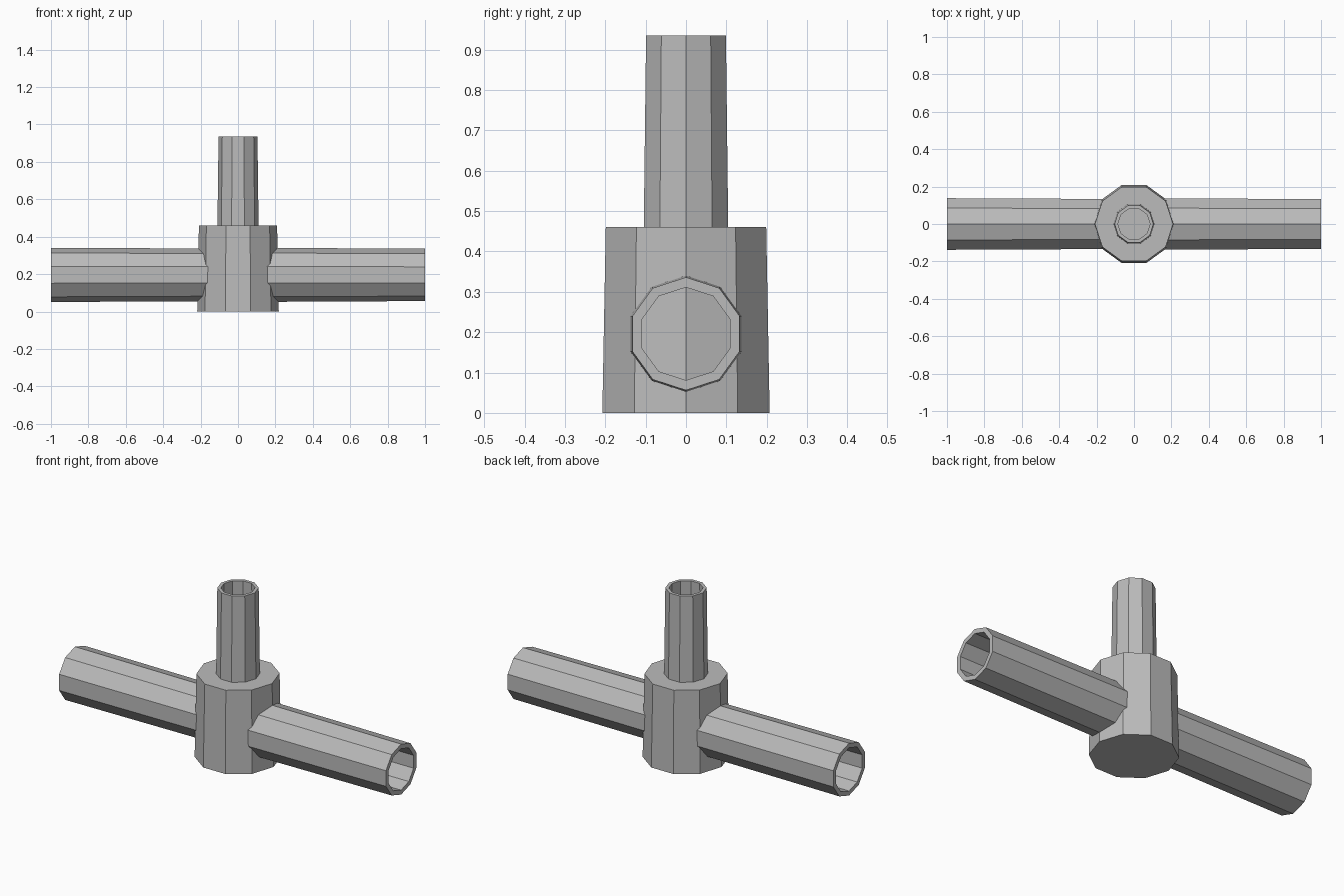
import bpy, bmesh
from math import pi, cos, sin
from mathutils import Matrix

cube = bpy.data.objects.get("Cube")
if cube:
    bpy.data.objects.remove(cube, do_unlink=True)

SIDES = 10

# Single flat grey
grey = bpy.data.materials.new("plain grey")
grey.use_nodes = True
color = (0.5, 0.5, 0.5, 1)
grey.diffuse_color = color
grey.node_tree.nodes["Principled BSDF"].inputs["Base Color"].default_value = color


def loft(name, profile, matrix, closed):
    """Revolve (radius, height) points into a faceted solid; closed makes a pipe."""
    bm = bmesh.new()
    rings = []
    for r, h in profile:
        angles = [2 * pi * i / SIDES for i in range(SIDES)]
        rings.append([bm.verts.new((r * cos(a), r * sin(a), h)) for a in angles])
    pairs = list(zip(rings, rings[1:]))
    if closed:
        pairs.append((rings[-1], rings[0]))
    else:
        bm.faces.new(rings[0][::-1])
        bm.faces.new(rings[-1])
    for low, high in pairs:
        for i in range(SIDES):
            j = (i + 1) % SIDES
            bm.faces.new((low[i], low[j], high[j], high[i]))
    bmesh.ops.recalc_face_normals(bm, faces=bm.faces)
    mesh = bpy.data.meshes.new(name)
    bm.to_mesh(mesh)
    bm.free()
    mesh.materials.append(grey)
    obj = bpy.data.objects.new(name, mesh)
    obj.matrix_world = matrix
    bpy.context.collection.objects.link(obj)
    return obj


def pipe(name, r_start, r_end, length, wall, matrix):
    profile = [(r_start, 0), (r_end, length), (r_end - wall, length), (r_start - wall, 0)]
    return loft(name, profile, matrix, True)


# Solid central hub, slightly tapered
loft("hub", [(0.218, 0), (0.209, 0.46)], Matrix(), False)

# Upright open pipe on top of the hub
pipe("upright_pipe", 0.11, 0.104, 0.475, 0.018, Matrix.Translation((0, 0, 0.46)))

# Side pipes, both tapering towards +x
for name, x in (("left_pipe", 0), ("right_pipe", -1)):
    turn = Matrix.Translation((x, 0, 0.196)) @ Matrix.Rotation(pi / 2, 4, "Y")
    pipe(name, 0.145, 0.14, 1, 0.025, turn)
